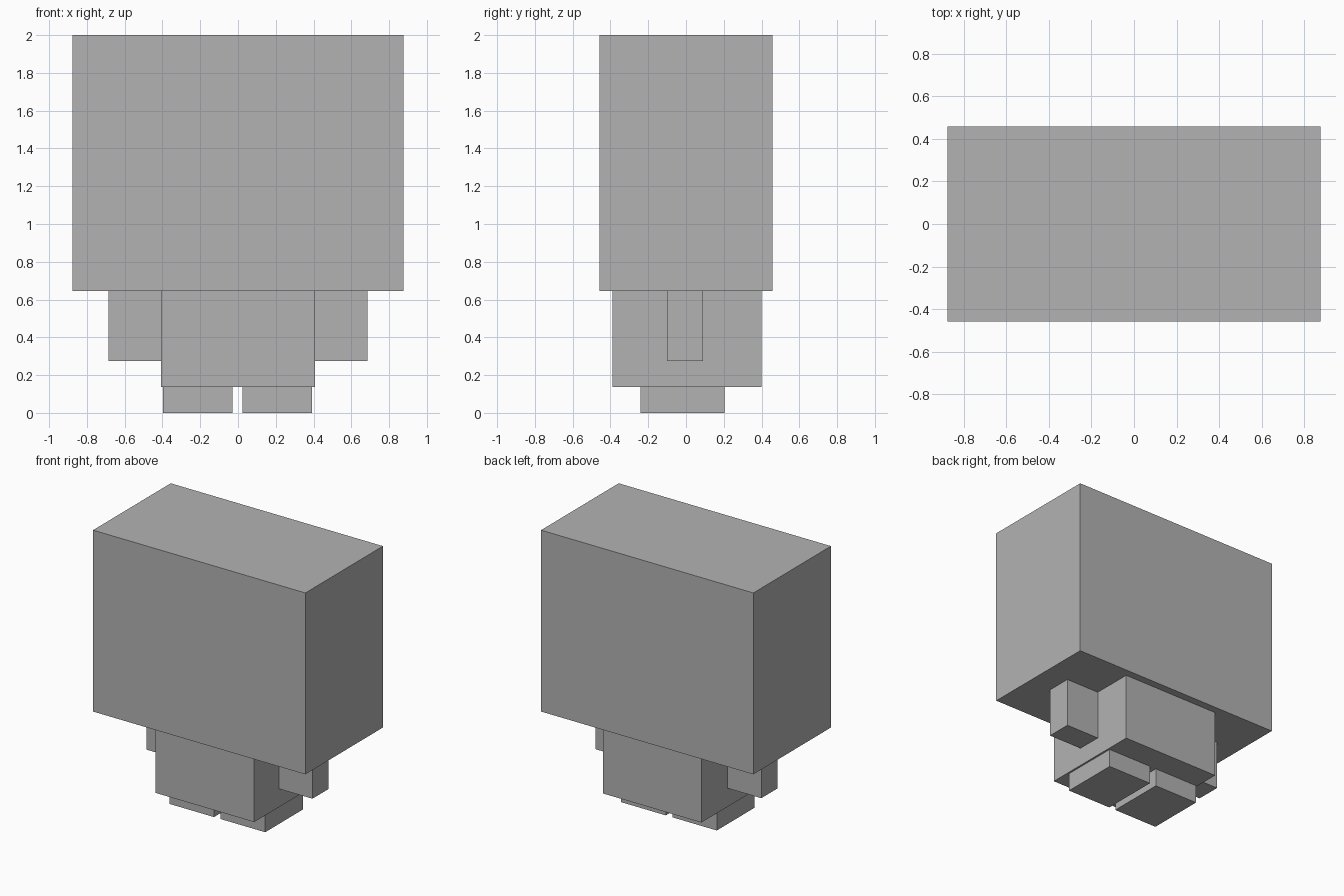
import bpy

cube = bpy.data.objects.get("Cube")
if cube:
    bpy.data.objects.remove(cube, do_unlink=True)

# One plain grey for every part
grey = bpy.data.materials.new("plain_grey")
grey.use_nodes = True
colour = (0.45, 0.45, 0.45, 1)
grey.diffuse_color = colour
for node in grey.node_tree.nodes:
    if node.type == 'BSDF_PRINCIPLED':
        node.inputs["Base Color"].default_value = colour


def box(name, x, y, z):
    """Add a box spanning the given (low, high) range on each axis."""
    spans = (x, y, z)
    bpy.ops.mesh.primitive_cube_add(size=1, location=[(a + b) / 2 for a, b in spans])
    obj = bpy.context.object
    obj.name = obj.data.name = name
    obj.scale = [b - a for a, b in spans]
    bpy.ops.object.transform_apply(location=False, rotation=False, scale=True)
    obj.data.materials.append(grey)
    return obj


# Large block head resting on the body
neck = 0.645
box("head", (-0.877, 0.877), (-0.458, 0.458), (neck, 2.0))

# Body
hip = 0.137
box("body", (-0.407, 0.407), (-0.39, 0.4), (hip, neck))

# Arms hang beside the body
arm_y, arm_z = (-0.1, 0.09), (0.275, neck)
box("left_arm", (0.407, 0.685), arm_y, arm_z)
box("right_arm", (-0.685, -0.407), arm_y, arm_z)

# Short feet under the body
foot_y, foot_z = (-0.24, 0.203), (0, hip)
box("left_foot", (0.025, 0.393), foot_y, foot_z)
box("right_foot", (-0.397, -0.03), foot_y, foot_z)
